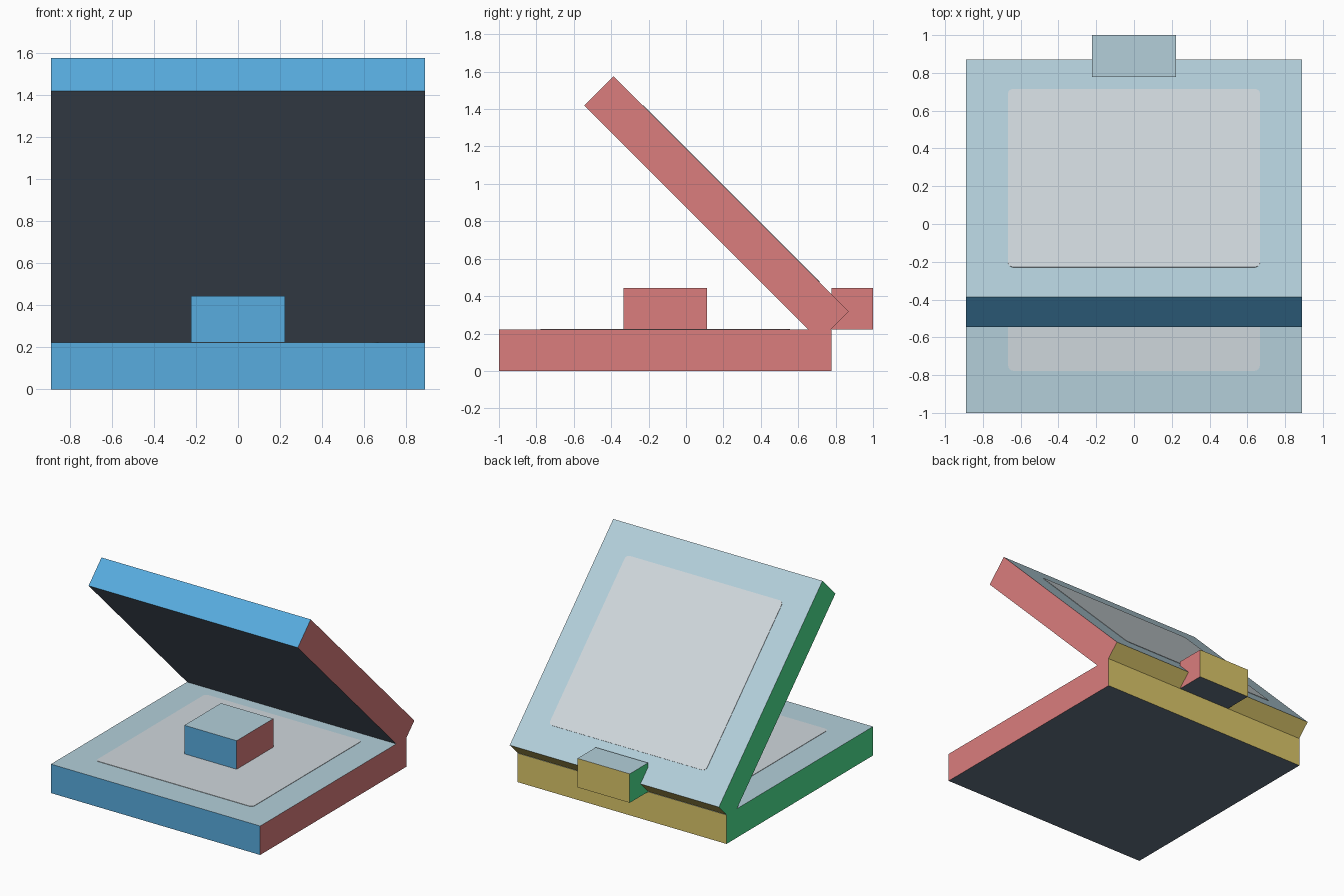
import bpy, bmesh, math
from mathutils import Vector, Matrix

if "Cube" in bpy.data.objects:
    bpy.data.objects.remove(bpy.data.objects["Cube"])

U = 2 / 9  # module size: thickness of the slabs


def material(name, rgb):
    lin = [((c / 255 + 0.055) / 1.055) ** 2.4 for c in rgb]
    m = bpy.data.materials.new(name)
    m.diffuse_color = (*lin, 1)
    m.use_nodes = True
    m.node_tree.nodes["Principled BSDF"].inputs["Base Color"].default_value = m.diffuse_color
    return m


SIDES = [
    (Vector((0, -1, 0)), material("front blue", (88, 172, 223))),
    (Vector((0, 1, 0)), material("back gold", (219, 198, 106))),
    (Vector((1, 0, 0)), material("right red", (219, 125, 125))),
    (Vector((-1, 0, 0)), material("left green", (78, 229, 146))),
    (Vector((0, 0, 1)), material("top pale blue", (179, 207, 218))),
    (Vector((0, 0, -1)), material("underside slate", (100, 114, 130))),
]
PANEL = material("panel grey", (207, 215, 220))


def finish(name, bm, mats, matrix):
    me = bpy.data.meshes.new(name)
    bm.to_mesh(me)
    bm.free()
    for m in mats:
        me.materials.append(m)
    ob = bpy.data.objects.new(name, me)
    ob.matrix_world = matrix
    bpy.context.collection.objects.link(ob)
    return ob


def box(name, size, matrix):
    """Box with one colour per local side."""
    bm = bmesh.new()
    bmesh.ops.create_cube(bm, size=1, matrix=Matrix.Diagonal((*size, 1)))
    bm.normal_update()
    for f in bm.faces:
        f.material_index = max(range(6), key=lambda i: f.normal.dot(SIDES[i][0]))
    return finish(name, bm, [m for _, m in SIDES], matrix)


def panel(name, half, z, matrix, r=0.03, thick=0.003):
    """Thin plate with rounded corners lying on a slab."""
    bm = bmesh.new()
    verts = []
    for k, (sx, sy) in enumerate([(1, 1), (-1, 1), (-1, -1), (1, -1)]):
        for s in range(5):
            a = math.pi / 2 * (k + s / 4)
            verts.append(bm.verts.new((sx * (half - r) + r * math.cos(a),
                                       sy * (half - r) + r * math.sin(a), z)))
    face = bm.faces.new(verts)
    ext = bmesh.ops.extrude_face_region(bm, geom=[face])
    top = [v for v in ext["geom"] if isinstance(v, bmesh.types.BMVert)]
    bmesh.ops.translate(bm, verts=top, vec=(0, 0, thick))
    bmesh.ops.recalc_face_normals(bm, faces=bm.faces)
    return finish(name, bm, [PANEL], matrix)


# Two square slabs: the flat base and the lid hinged open at 45 degrees
base_at = Matrix.Translation((0, -U / 2, U / 2))
lid_at = Matrix.Translation((0, 0.163, 0.868)) @ Matrix.Rotation(math.radians(-45), 4, 'X')
for part, at in (("base", base_at), ("lid", lid_at)):
    box(part, (8 * U, 8 * U, U), at)
    panel(part + "_panel", 3 * U, U / 2, at)

# Block in the middle of the base, and the small block behind the hinge
box("centre_block", (2 * U, 2 * U, U), Matrix.Translation((0, -U / 2, 1.5 * U)))
box("rear_block", (2 * U, U, U), Matrix.Translation((0, 4 * U, 1.5 * U)))
